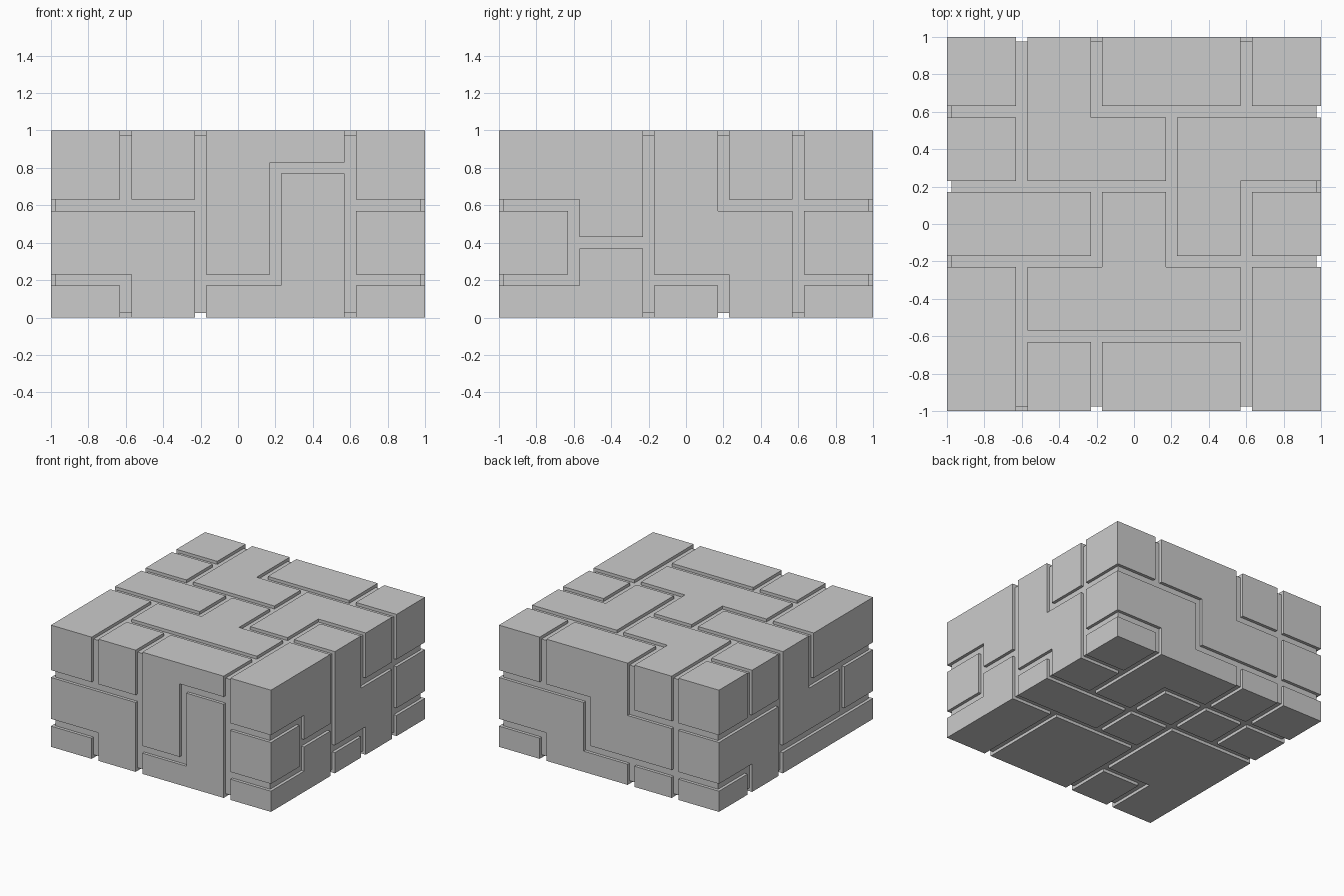
import bpy
import bmesh

if "Cube" in bpy.data.objects:
    bpy.data.objects.remove(bpy.data.objects["Cube"])

HALF_GROOVE = 0.03
DEPTH = 0.025


def add_box(bm, lo, hi):
    # axis-aligned box between two corners
    ret = bmesh.ops.create_cube(bm, size=2)
    for v in ret["verts"]:
        v.co = [hi[i] if v.co[i] > 0 else lo[i] for i in range(3)]


def to_object(bm, name):
    bmesh.ops.recalc_face_normals(bm, faces=bm.faces)
    mesh = bpy.data.meshes.new(name)
    bm.to_mesh(mesh)
    bm.free()
    obj = bpy.data.objects.new(name, mesh)
    bpy.context.collection.objects.link(obj)
    return obj


def carve(bm, axis, lo, hi, paths):
    # each path is a chain of straight grooves across the face normal to axis
    u, v = [i for i in range(3) if i != axis]
    for path in paths:
        for a, b in zip(path, path[1:]):
            p, q = [0, 0, 0], [0, 0, 0]
            p[axis], q[axis] = lo, hi
            for k, ax in enumerate((u, v)):
                p[ax] = round(min(a[k], b[k]) - HALF_GROOVE, 3)
                q[ax] = round(max(a[k], b[k]) + HALF_GROOVE, 3)
            add_box(bm, p, q)


# Stone block
bm = bmesh.new()
add_box(bm, (-1, -1, 0), (1, 1, 1))
block = to_object(bm, "stone_block")

LOW, HIGH = (-1.05, -1 + DEPTH), (1 - DEPTH, 1.05)
grooves = bmesh.new()

# Front face (x, z)
carve(grooves, 1, *LOW, [
    [(-.6, 1), (-.6, .6)], [(-1, .6), (-.2, .6)], [(-.2, 0), (-.2, 1)],
    [(-1, .2), (-.6, .2), (-.6, 0)],
    [(-.2, .2), (.2, .2), (.2, .8), (.6, .8)],
    [(.6, 0), (.6, 1)], [(.6, .6), (1, .6)], [(.6, .2), (1, .2)]])

# Back face (x, z)
carve(grooves, 1, *HIGH, [
    [(.6, 1), (.6, .6)], [(1, .6), (.2, .6), (.2, .2), (-1, .2)],
    [(1, .2), (.6, .2), (.6, 0)], [(-.2, 1), (-.2, .6), (-1, .6)],
    [(-.6, 0), (-.6, 1)], [(-.2, .2), (-.2, 0)]])

# Right face (y, z)
carve(grooves, 0, *HIGH, [
    [(-1, .6), (-.6, .6), (-.6, .2), (-1, .2)], [(-.6, .4), (-.2, .4)],
    [(-.2, 0), (-.2, 1)], [(-.2, .2), (.2, .2), (.2, 0)],
    [(.2, 1), (.2, .6), (1, .6)], [(.6, 0), (.6, 1)], [(.6, .2), (1, .2)]])

# Left face (y, z)
carve(grooves, 0, *LOW, [
    [(.6, 1), (.6, .6)], [(1, .6), (.2, .6)], [(.2, 0), (.2, 1)],
    [(1, .2), (.6, .2), (.6, 0)], [(-.2, 1), (-.2, .6), (-1, .6)],
    [(-.6, .6), (-.6, .2)], [(.2, .2), (-1, .2)]])

# Top face (x, y)
carve(grooves, 2, *HIGH, [
    [(-.6, 1), (-.6, .2)], [(-1, .6), (-.6, .6)], [(-1, .2), (.2, .2)],
    [(-.2, 1), (-.2, .6), (1, .6)], [(.6, 1), (.6, .6)],
    [(.2, .6), (.2, -.2), (1, -.2)], [(1, .2), (.6, .2), (.6, -1)],
    [(-.2, .2), (-.2, -.2), (-1, -.2)], [(-.6, -.2), (-.6, -1)],
    [(-.6, -.6), (.6, -.6)], [(-.2, -.6), (-.2, -1)]])

# Bottom face (x, y)
carve(grooves, 2, -0.05, DEPTH, [
    [(-1, .2), (1, .2)], [(1, .6), (.6, .6)], [(.6, 1), (.6, .2)],
    [(.2, .2), (.2, .6), (-1, .6)], [(-.2, 1), (-.2, -1)],
    [(-.6, 1), (-.6, .2)], [(1, -.2), (-.2, -.2)], [(.2, .2), (.2, -.2)],
    [(.6, -.2), (.6, -1)], [(-.2, -.6), (-.6, -.6), (-.6, -1)]])

cutter = to_object(grooves, "groove_cutter")
cutter.hide_render = True
cutter.display_type = "WIRE"

# Cut the joints into the block
mod = block.modifiers.new("joints", "BOOLEAN")
mod.operation = "DIFFERENCE"
mod.solver = "EXACT"
mod.use_self = True
mod.object = cutter
bpy.context.view_layer.objects.active = block
block.select_set(True)
bpy.ops.object.modifier_apply(modifier=mod.name)
bpy.data.objects.remove(cutter)
